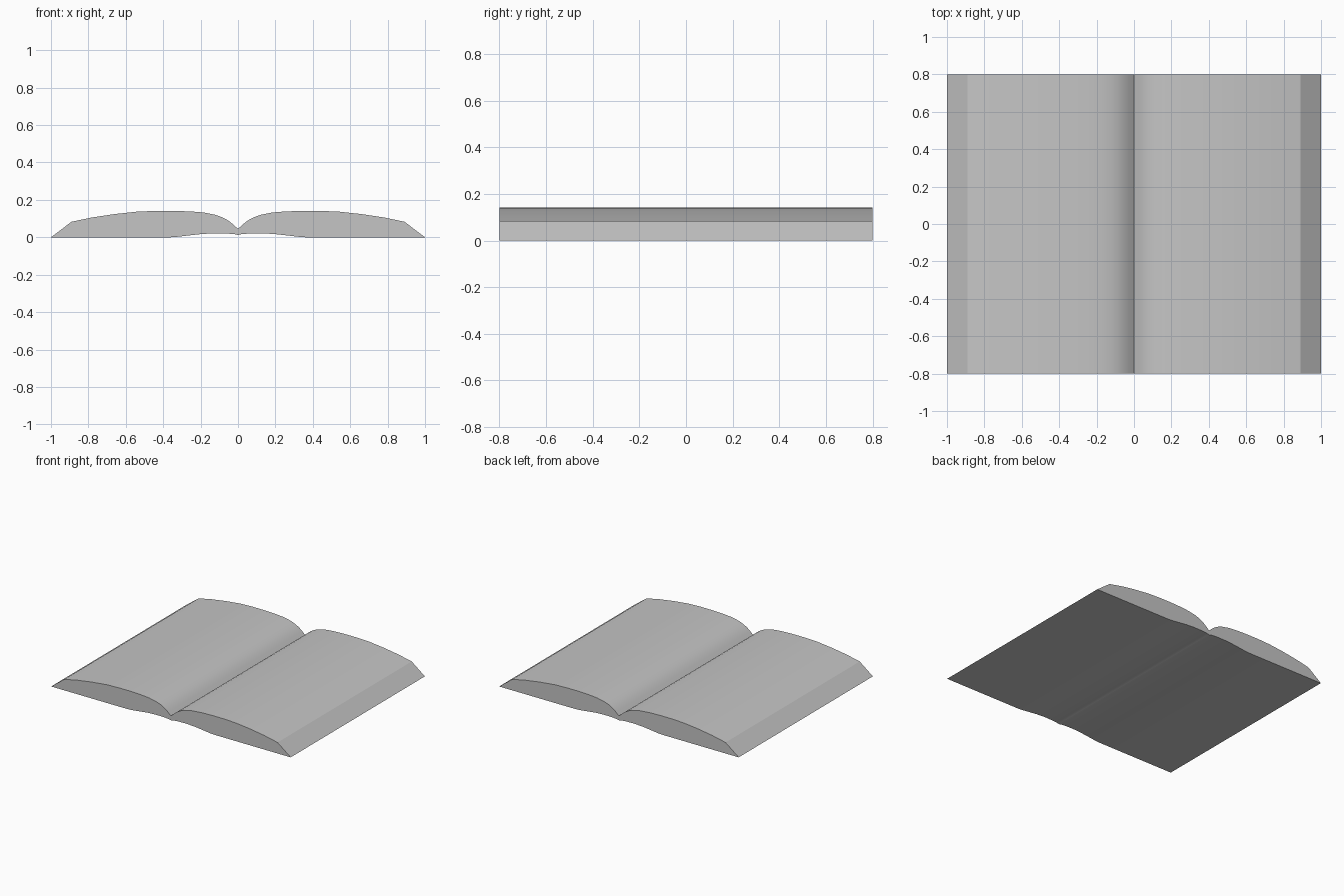
import bpy
import bmesh

if "Cube" in bpy.data.objects:
    bpy.data.objects.remove(bpy.data.objects["Cube"])

HALF_DEPTH = 0.8

# Right half of the open book cross-section (x, z)
top = [(0.0, 0.045), (0.025, 0.068), (0.05, 0.088), (0.08, 0.105), (0.12, 0.12),
       (0.18, 0.132), (0.25, 0.138), (0.34, 0.141), (0.44, 0.141), (0.54, 0.137),
       (0.66, 0.124), (0.78, 0.106), (0.89, 0.083), (1.0, 0.0)]
bottom = [(0.36, 0.0), (0.33, 0.002), (0.27, 0.009), (0.2, 0.017), (0.13, 0.021),
          (0.06, 0.02), (0.02, 0.017), (0.0, 0.012)]

# Full outline: right half, then its mirror image without the spine points
right = top + bottom
outline = right + [(-x, z) for x, z in reversed(right[1:-1])]

paper = bpy.data.materials.new("grey paper")
paper.diffuse_color = (0.56, 0.56, 0.56, 1.0)
paper.use_nodes = True
paper.node_tree.nodes["Principled BSDF"].inputs["Base Color"].default_value = paper.diffuse_color

# Open page block: outline extruded from front to back
bm = bmesh.new()
front = bm.faces.new([bm.verts.new((x, -HALF_DEPTH, z)) for x, z in outline])
new = bmesh.ops.extrude_face_region(bm, geom=[front], use_keep_orig=True)["geom"]
bmesh.ops.translate(bm, vec=(0, 2 * HALF_DEPTH, 0),
                    verts=[g for g in new if isinstance(g, bmesh.types.BMVert)])
bmesh.ops.recalc_face_normals(bm, faces=bm.faces)
mesh = bpy.data.meshes.new("open_book_pages")
bm.to_mesh(mesh)
bm.free()
mesh.materials.append(paper)

book = bpy.data.objects.new("open_book_pages", mesh)
bpy.context.collection.objects.link(book)

# Soft page curves, crisp spine crease and outer edges
bpy.context.view_layer.objects.active = book
book.select_set(True)
bpy.ops.object.shade_smooth_by_angle(angle=0.4)
